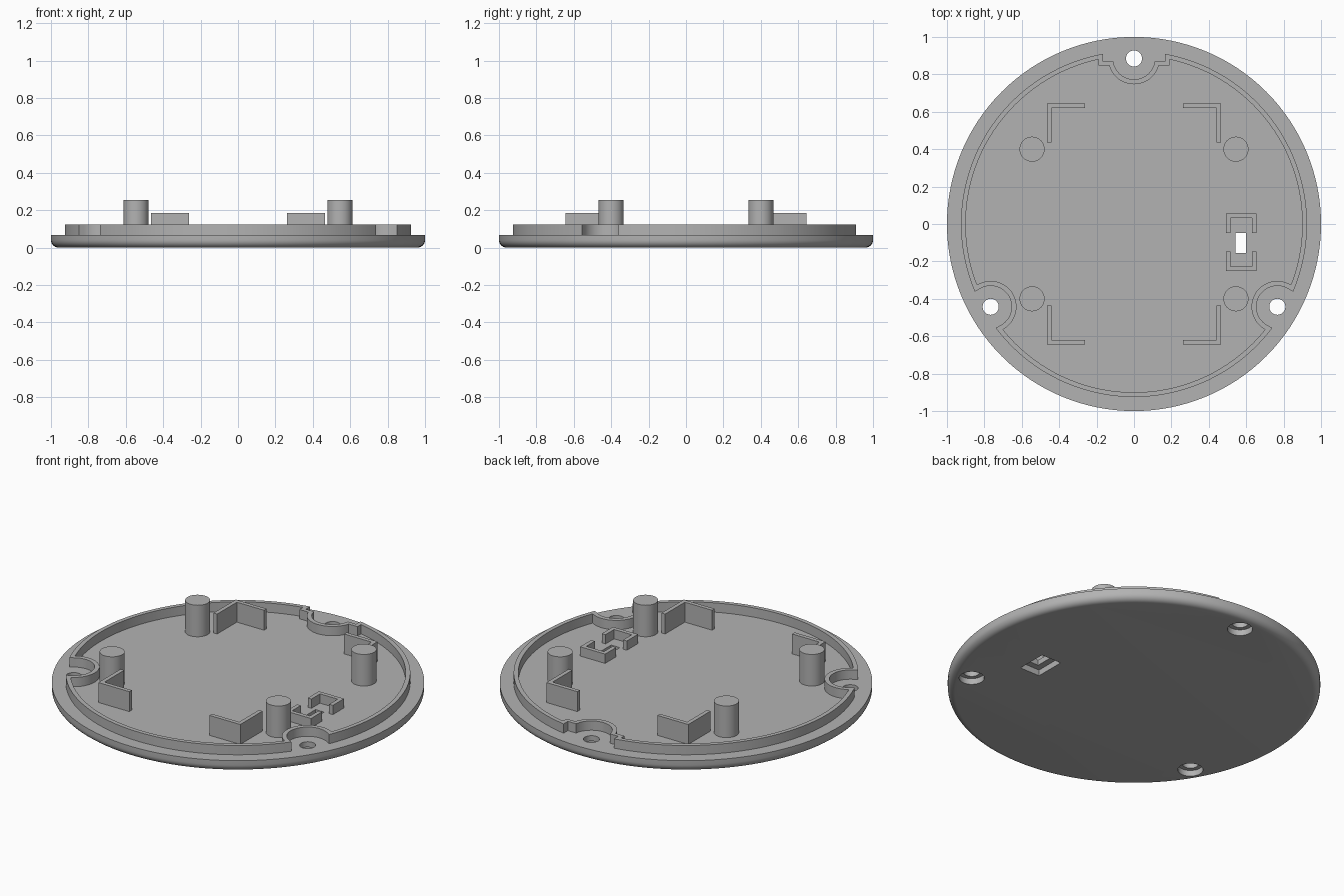
import bpy, bmesh
from math import sin, cos, pi, radians

default = bpy.data.objects.get("Cube")
if default:
    bpy.data.objects.remove(default, do_unlink=True)

FLOOR, LIP_TOP, BRACKET_TOP, POST_TOP = 0.067, 0.122, 0.185, 0.254
SINK = FLOOR - 0.01
HOLE_DIST = 0.885
HOLE_ANGLES = [radians(a) for a in (90, 210, 330)]
parts = []

grey = bpy.data.materials.new("plain_grey")
grey.use_nodes = True
grey.diffuse_color = (0.45, 0.45, 0.45, 1)
grey.node_tree.nodes["Principled BSDF"].inputs["Base Color"].default_value = grey.diffuse_color


def prism(name, points, z0, z1, keep=True, bevel=0):
    """Extrude a flat outline from z0 to z1, optionally rounding the bottom edge."""
    bm = bmesh.new()
    base = bm.faces.new([bm.verts.new((x, y, z0)) for x, y in points])
    new = bmesh.ops.extrude_face_region(bm, geom=[base], use_keep_orig=True)["geom"]
    for v in new:
        if isinstance(v, bmesh.types.BMVert):
            v.co.z = z1
    bmesh.ops.recalc_face_normals(bm, faces=bm.faces)
    if bevel:
        rim = [e for e in bm.edges if all(v.co.z < z0 + 1e-5 for v in e.verts)]
        bmesh.ops.bevel(bm, geom=rim, offset=bevel, segments=6, profile=0.5, affect='EDGES')
    mesh = bpy.data.meshes.new(name)
    bm.to_mesh(mesh)
    bm.free()
    mesh.materials.append(grey)
    obj = bpy.data.objects.new(name, mesh)
    bpy.context.collection.objects.link(obj)
    if keep:
        parts.append(obj)
    return obj


def circle(x, y, r, n=32):
    return [(x + r * cos(2 * pi * i / n), y + r * sin(2 * pi * i / n)) for i in range(n)]


def rect(x0, x1, y0, y1):
    return [(x0, y0), (x1, y0), (x1, y1), (x0, y1)]


def channel(angle, r):
    """Half-round slot around a screw hole, open towards the rim."""
    cx, cy = HOLE_DIST * cos(angle), HOLE_DIST * sin(angle)
    arc = [angle + pi / 2 + pi * i / 24 for i in range(25)]
    pts = [(cx + r * cos(a), cy + r * sin(a)) for a in arc]
    ox, oy = 0.3 * cos(angle), 0.3 * sin(angle)
    return pts + [(pts[-1][0] + ox, pts[-1][1] + oy), (pts[0][0] + ox, pts[0][1] + oy)]


def cut(target, cutter):
    """Subtract the cutter and throw it away."""
    mod = target.modifiers.new("cut", 'BOOLEAN')
    mod.operation, mod.solver, mod.object = 'DIFFERENCE', 'EXACT', cutter
    bpy.context.view_layer.update()
    result = bpy.data.meshes.new_from_object(
        target.evaluated_get(bpy.context.evaluated_depsgraph_get()))
    target.modifiers.clear()
    target.data = result
    bpy.data.objects.remove(cutter, do_unlink=True)


# Base plate with counterbored screw holes and a recessed switch slot
plate = prism("base_plate", circle(0, 0, 1, 128), 0, FLOOR, bevel=0.04)
for a in HOLE_ANGLES:
    x, y = HOLE_DIST * cos(a), HOLE_DIST * sin(a)
    cut(plate, prism("cutter", circle(x, y, 0.043), -0.1, 0.2, False))
    cut(plate, prism("cutter", circle(x, y, 0.068), -0.1, 0.035, False))
cut(plate, prism("cutter", rect(0.542, 0.598, -0.154, -0.048), -0.1, 0.2, False))
cut(plate, prism("cutter", rect(0.505, 0.635, -0.191, -0.011), -0.1, 0.035, False))

# Raised lip that wraps around the screw holes
lip = prism("rim_lip", circle(0, 0, 0.925, 128), SINK, LIP_TOP)
core = prism("core", circle(0, 0, 0.9, 128), -0.1, 0.3, False)
cut(core, prism("cutter", rect(-0.19, 0.19, 0.847, 1.2), -0.2, 0.4, False))
for a in HOLE_ANGLES:
    cut(core, prism("cutter", channel(a, 0.138), -0.2, 0.4, False))
cut(lip, core)
cut(lip, prism("cutter", rect(-0.165, 0.165, 0.87, 1.2), -0.2, 0.4, False))
for a in HOLE_ANGLES:
    cut(lip, prism("cutter", channel(a, 0.112), -0.2, 0.4, False))

# Four posts and four corner brackets
for sx, side in ((1, "left"), (-1, "right")):
    for sy, end in ((1, "back"), (-1, "front")):
        prism(f"post_{end}_{side}", circle(sx * 0.545, sy * 0.4, 0.067), SINK, POST_TOP)
        outline = [(0.465, 0.643), (0.262, 0.643), (0.262, 0.619),
                   (0.441, 0.619), (0.441, 0.435), (0.465, 0.435)]
        prism(f"bracket_{end}_{side}", [(sx * x, sy * y) for x, y in outline],
              SINK, BRACKET_TOP)

# Pair of facing clips around the switch slot
for s, end in ((1, "back"), (-1, "front")):
    outline = [(-0.082, 0.05), (-0.082, 0.154), (0.082, 0.154), (0.082, 0.05),
               (0.058, 0.05), (0.058, 0.13), (-0.058, 0.13), (-0.058, 0.05)]
    prism(f"switch_clip_{end}", [(0.573 + x, -0.098 + s * y) for x, y in outline],
          SINK, LIP_TOP)

# Smooth the round walls, keep the edges sharp
bpy.ops.object.select_all(action='DESELECT')
for obj in parts:
    obj.select_set(True)
bpy.context.view_layer.objects.active = plate
bpy.ops.object.shade_smooth_by_angle(angle=radians(30))
